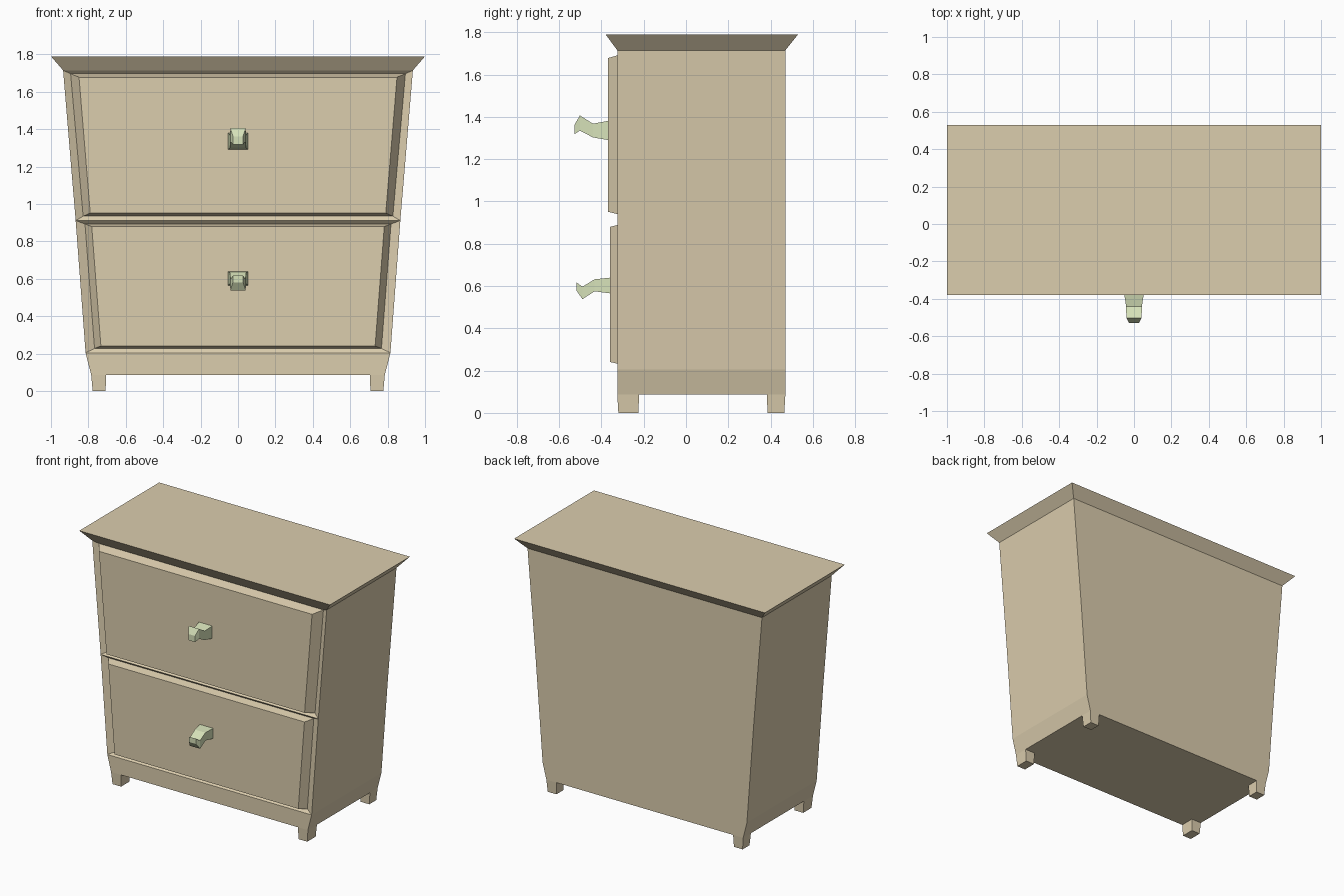
import bpy, bmesh

if "Cube" in bpy.data.objects:
    bpy.data.objects.remove(bpy.data.objects["Cube"])


def material(name, rgb):
    m = bpy.data.materials.new(name)
    m.diffuse_color = (*rgb, 1)
    m.use_nodes = True
    m.node_tree.nodes["Principled BSDF"].inputs["Base Color"].default_value = m.diffuse_color
    return m


WOOD = material("pale_wood", (0.71, 0.61, 0.42))
GREEN = material("pale_green", (0.67, 0.75, 0.48))


def add_loft(bm, rings, start=True, end=True, skip=()):
    """Bridge four-cornered rings; skip holds (level, side) faces to leave open."""
    vs = [[bm.verts.new(p) for p in r] for r in rings]
    for i in range(len(vs) - 1):
        for j in range(4):
            if (i, j) not in skip:
                k = (j + 1) % 4
                bm.faces.new((vs[i][j], vs[i][k], vs[i + 1][k], vs[i + 1][j]))
    if start:
        bm.faces.new(vs[0][::-1])
    if end:
        bm.faces.new(vs[-1])


def finish(name, bm, mat):
    bmesh.ops.remove_doubles(bm, verts=bm.verts, dist=1e-4)
    bmesh.ops.recalc_face_normals(bm, faces=bm.faces)
    me = bpy.data.meshes.new(name)
    bm.to_mesh(me)
    bm.free()
    me.materials.append(mat)
    ob = bpy.data.objects.new(name, me)
    bpy.context.collection.objects.link(ob)
    return ob


def flat(x0, x1, y0, y1, z):
    return [(x0, y0, z), (x1, y0, z), (x1, y1, z), (x0, y1, z)]


def upright(y, xb, zb, xt, zt):
    return [(-xb, y, zb), (xb, y, zb), (xt, y, zt), (-xt, y, zt)]


F, B = -0.325, 0.47

# Tapered case with flared top and two recessed drawer openings
bm = bmesh.new()
levels = [(0.785, 0.087), (0.815, 0.205), (0.868, 0.912), (0.935, 1.715)]
rings = [flat(-x, x, F, B, z) for x, z in levels]
rings.append(flat(-1.0, 1.0, -0.38, 0.53, 1.79))
add_loft(bm, rings, skip=((1, 0), (2, 0)))
openings = [
    ((0.815, 0.205, 0.868, 0.912), (0.767, 0.228, 0.818, 0.893)),
    ((0.868, 0.912, 0.935, 1.715), (0.828, 0.935, 0.895, 1.697)),
]
for outer, inner in openings:
    add_loft(bm, [upright(F, *outer), upright(F + 0.02, *inner)], start=False)
finish("case", bm, WOOD)

# Bevelled drawer fronts
fronts = [("lower_drawer", openings[0][1], -0.36, (0.733, 0.241, 0.782, 0.88)),
          ("upper_drawer", openings[1][1], -0.37, (0.79, 0.952, 0.85, 1.678))]
for name, base, y, face in fronts:
    bm = bmesh.new()
    add_loft(bm, [upright(F + 0.02, *base), upright(y, *face)])
    finish(name, bm, WOOD)

# Four short feet
for label, y0, y1, t0, t1 in (("front", F, -0.222, F + 0.005, -0.225),
                              ("back", 0.382, B, 0.386, B - 0.005)):
    for side, s in (("left", -1), ("right", 1)):
        bm = bmesh.new()
        add_loft(bm, [flat(s * 0.708, s * 0.777, t0, t1, 0),
                      flat(s * 0.705, s * 0.785, y0, y1, 0.087)])
        finish(f"{label}_{side}_foot", bm, WOOD)

# Bent handles: y, half width, bottom z, top z
handles = {
    "upper_handle": [(-0.365, 0.054, 1.29, 1.382), (-0.44, 0.042, 1.303, 1.368),
                     (-0.502, 0.041, 1.335, 1.407), (-0.528, 0.027, 1.318, 1.362)],
    "lower_handle": [(-0.355, 0.054, 0.565, 0.64), (-0.432, 0.042, 0.575, 0.632),
                     (-0.49, 0.041, 0.538, 0.597), (-0.519, 0.027, 0.58, 0.618)],
}
for name, sections in handles.items():
    bm = bmesh.new()
    add_loft(bm, [upright(y, w, z0, w, z1) for y, w, z0, z1 in sections])
    finish(name, bm, GREEN)
